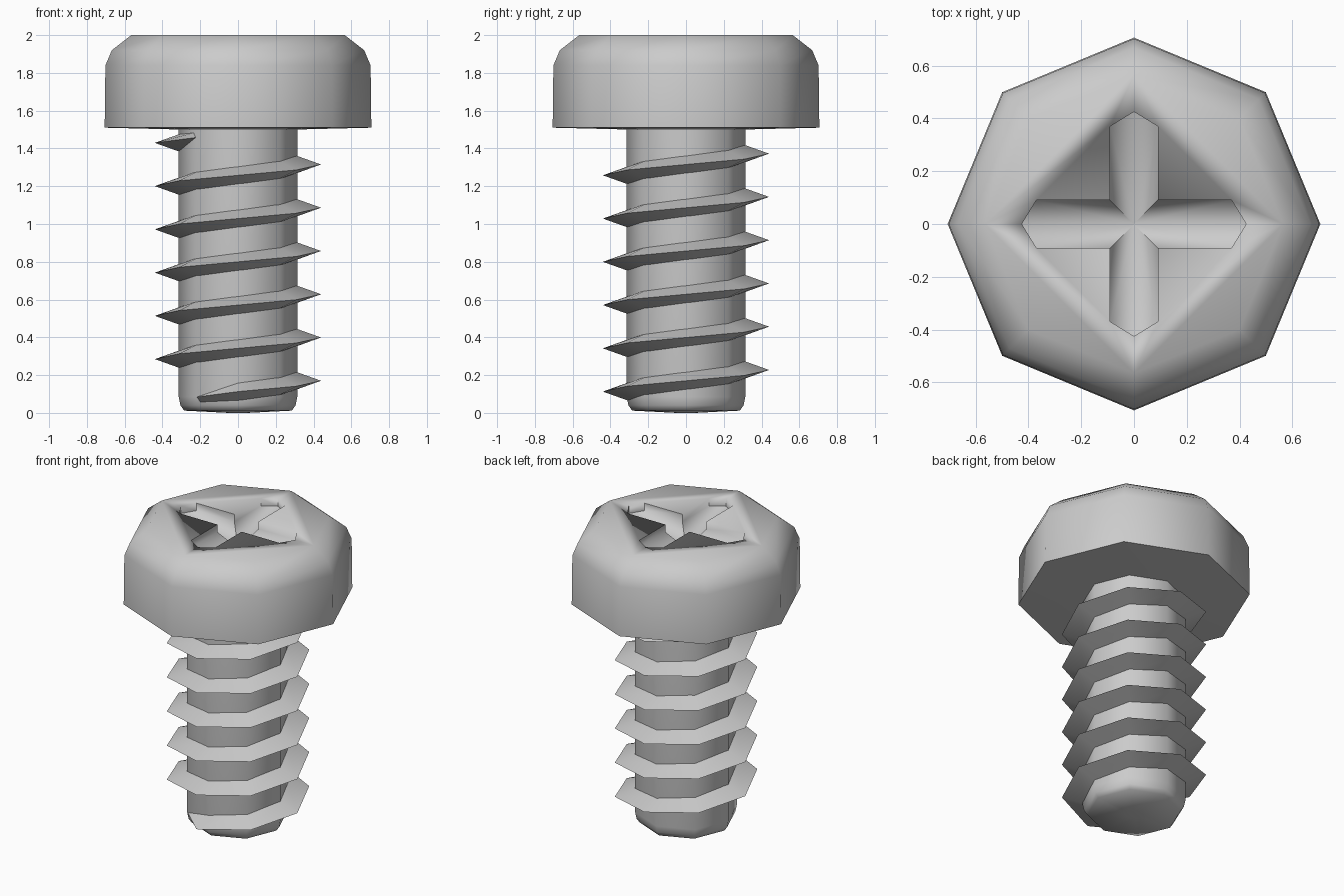
import bpy, bmesh, math

if "Cube" in bpy.data.objects:
    bpy.data.objects.remove(bpy.data.objects["Cube"])

SIDES = 8


def finish(name, bm, angle=55):
    bmesh.ops.remove_doubles(bm, verts=bm.verts, dist=1e-5)
    bmesh.ops.recalc_face_normals(bm, faces=bm.faces)
    mesh = bpy.data.meshes.new(name)
    bm.to_mesh(mesh)
    bm.free()
    obj = bpy.data.objects.new(name, mesh)
    bpy.context.collection.objects.link(obj)
    bpy.ops.object.select_all(action='DESELECT')
    obj.select_set(True)
    bpy.context.view_layer.objects.active = obj
    bpy.ops.object.shade_smooth_by_angle(angle=math.radians(angle))
    return obj


def skin(bm, rings, closed=True):
    n = len(rings[0])
    for a, b in zip(rings, rings[1:]):
        for i in range(n if closed else n - 1):
            j = (i + 1) % n
            bm.faces.new((a[i], a[j], b[j], b[i]))


def ring(bm, r, z):
    return [bm.verts.new((r * math.cos(k * math.tau / SIDES),
                          r * math.sin(k * math.tau / SIDES), z)) for k in range(SIDES)]


def lathe(name, profile):
    bm = bmesh.new()
    rings = [ring(bm, r, z) for r, z in profile]
    skin(bm, rings)
    bm.faces.new(rings[0])
    bm.faces.new(rings[-1])
    return finish(name, bm)


# Octagonal shank with chamfered end
lathe("shank", [(0.05, 0.0), (0.285, 0.012), (0.305, 0.04), (0.314, 0.085), (0.314, 1.53)])

# Octagonal head with rounded upper edge
head = lathe("head", [(0.3, 1.5), (0.706, 1.51), (0.702, 1.84), (0.668, 1.92), (0.565, 2.0)])

# Cross recess: short upright walls, then a floor sloping to the centre
outline = []
for q in range(4):
    c, s = round(math.cos(q * math.pi / 2)), round(math.sin(q * math.pi / 2))
    for x, y in [(0.09, -0.09), (0.37, -0.09), (0.425, 0), (0.37, 0.09)]:
        outline.append((x * c - y * s, x * s + y * c))
bm = bmesh.new()
rings = [[bm.verts.new((x, y, z)) for x, y in outline] for z in (2.1, 1.95)]
skin(bm, rings)
bm.faces.new(rings[0])
apex = bm.verts.new((0, 0, 1.83))
for i in range(len(outline)):
    bm.faces.new((rings[1][i], rings[1][(i + 1) % len(outline)], apex))
cutter = finish("recess_cutter", bm)
cutter.hide_render = True

mod = head.modifiers.new("recess", 'BOOLEAN')
mod.operation = 'DIFFERENCE'
mod.solver = 'EXACT'
mod.object = cutter
bpy.context.view_layer.objects.active = head
bpy.ops.object.modifier_apply(modifier=mod.name)
bpy.data.objects.remove(cutter)

# Helical thread, triangular section, fading into the shank at both ends
PITCH = 0.229
bm = bmesh.new()
first, last = -3, 45
rings = []
for i in range(first, last + 1):
    a = i * math.tau / SIDES
    z = 0.17 + PITCH * i / SIDES
    end = i in (first, last)
    tip, half = (0.312, 0.03) if end else (0.44, 0.05)
    section = [(0.30, z - half), (tip, z), (0.30, z + half)]
    rings.append([bm.verts.new((r * math.cos(a), r * math.sin(a), h)) for r, h in section])
skin(bm, rings)
bm.faces.new(rings[0])
bm.faces.new(rings[-1])
finish("thread", bm)
